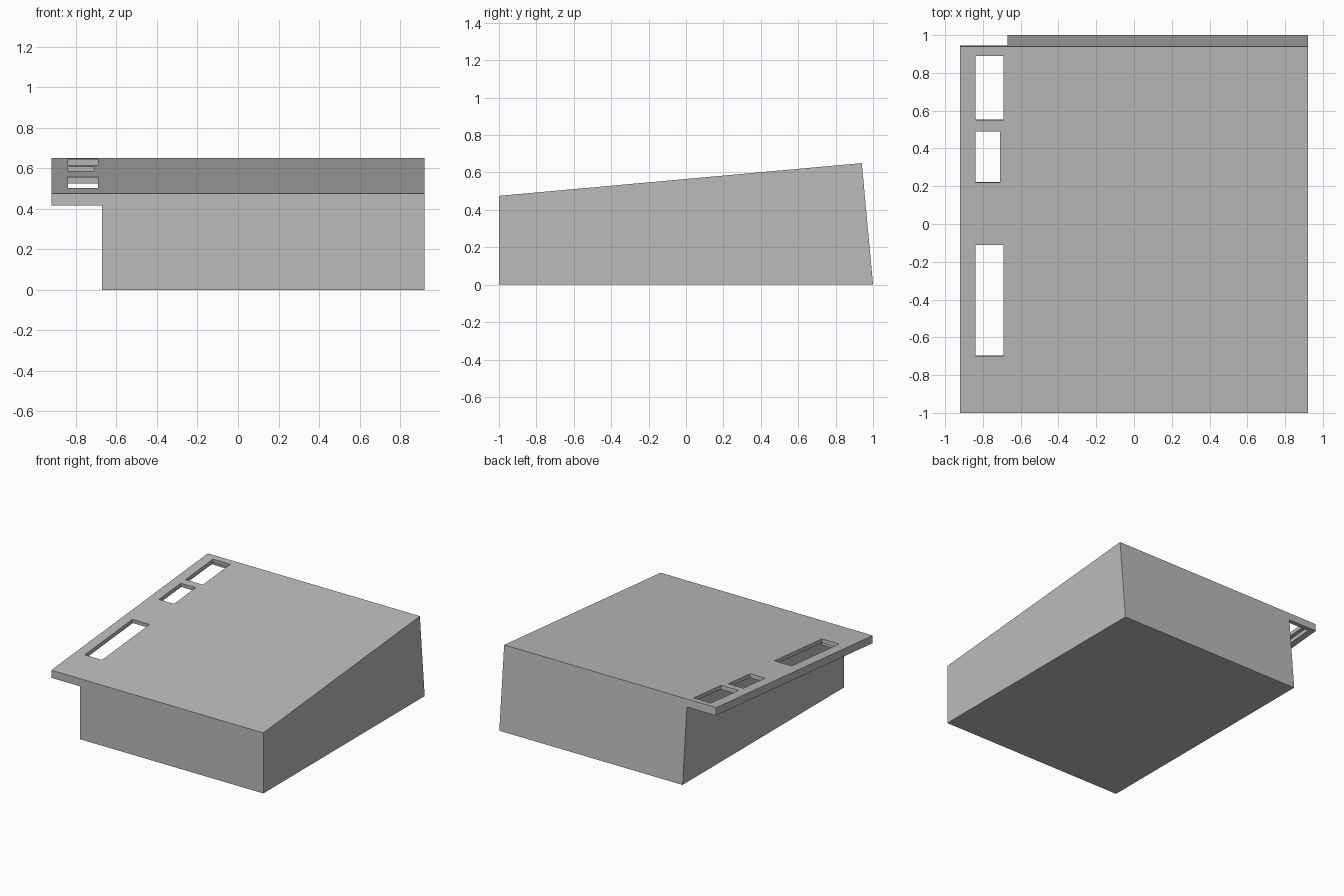
import bpy
import bmesh

cube = bpy.data.objects.get("Cube")
if cube:
    bpy.data.objects.remove(cube, do_unlink=True)

grey = bpy.data.materials.new("plain_grey")
grey.use_nodes = True
colour = (0.5, 0.5, 0.5, 1)
grey.diffuse_color = colour
grey.node_tree.nodes["Principled BSDF"].inputs["Base Color"].default_value = colour

FRONT, BACK = -1.0, 0.94
LOW, HIGH = 0.475, 0.65
SLOPE = (HIGH - LOW) / (BACK - FRONT)


def top(y):
    """Height of the sloping top at y."""
    return LOW + SLOPE * (y - FRONT)


def extrude_profile(name, profile, x0, x1):
    """Extrude a side profile of (y, z) points from x0 to x1."""
    bm = bmesh.new()
    face = bm.faces.new([bm.verts.new((x0, y, z)) for y, z in profile])
    new = bmesh.ops.extrude_face_region(bm, geom=[face])["geom"]
    verts = [g for g in new if isinstance(g, bmesh.types.BMVert)]
    bmesh.ops.translate(bm, verts=verts, vec=(x1 - x0, 0, 0))
    bmesh.ops.recalc_face_normals(bm, faces=bm.faces)
    mesh = bpy.data.meshes.new(name)
    bm.to_mesh(mesh)
    bm.free()
    mesh.materials.append(grey)
    obj = bpy.data.objects.new(name, mesh)
    bpy.context.collection.objects.link(obj)
    return obj


def slab(y0, y1, upper, lower):
    """Profile parallel to the top, with ends square to the slope."""
    return [(y0 - SLOPE * upper, top(y0) + upper), (y1 - SLOPE * upper, top(y1) + upper),
            (y1 - SLOPE * lower, top(y1) + lower), (y0 - SLOPE * lower, top(y0) + lower)]


def cut(target, cutter):
    mod = target.modifiers.new(cutter.name, "BOOLEAN")
    mod.operation = "DIFFERENCE"
    mod.solver = "EXACT"
    mod.object = cutter
    cutter.hide_render = True
    cutter.hide_set(True)


# Wedge body
extrude_profile("wedge_body", [(FRONT, 0), (1, 0), (BACK, HIGH), (FRONT, LOW)], -0.67, 0.92)

# Side flange, flush with the sloping top
THICK = 0.06
flange = extrude_profile("side_flange", [
    (FRONT, LOW), (BACK, HIGH), (BACK + SLOPE * THICK, HIGH - THICK), (FRONT, LOW - THICK)],
    -0.92, -0.67)

# Shallow recess under the slots
cut(flange, extrude_profile("recess_cutter", slab(-0.73, 0.91, -0.03, -0.1), -0.87, -0.6))

# Three slots through the flange
for i, (y0, y1, x1) in enumerate([(-0.70, -0.11, -0.69), (0.22, 0.49, -0.71), (0.55, 0.89, -0.69)]):
    cut(flange, extrude_profile(f"slot_cutter_{i + 1}", slab(y0, y1, 0.1, -0.2), -0.84, x1))
